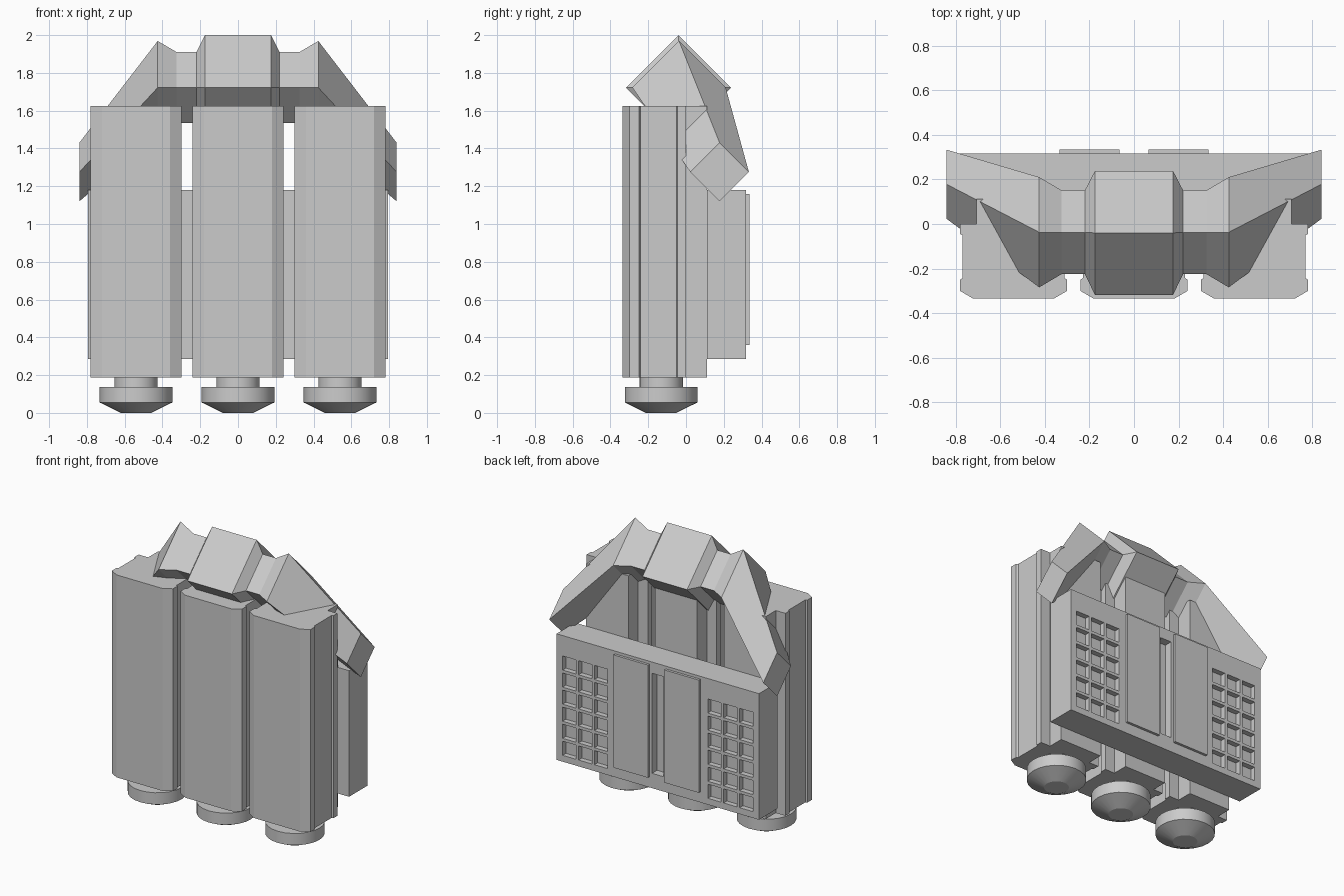
import bpy, bmesh, math

if "Cube" in bpy.data.objects:
    bpy.data.objects.remove(bpy.data.objects["Cube"])


def finish(name, bm):
    bmesh.ops.recalc_face_normals(bm, faces=bm.faces)
    mesh = bpy.data.meshes.new(name)
    bm.to_mesh(mesh)
    bm.free()
    obj = bpy.data.objects.new(name, mesh)
    bpy.context.collection.objects.link(obj)
    return obj


def loft(name, rings):
    """Skin a list of equal-length rings and cap both ends."""
    bm = bmesh.new()
    loops = [[bm.verts.new(p) for p in ring] for ring in rings]
    n = len(loops[0])
    for a, b in zip(loops, loops[1:]):
        for i in range(n):
            j = (i + 1) % n
            bm.faces.new((a[i], a[j], b[j], b[i]))
    bm.faces.new(loops[0])
    bm.faces.new(loops[-1])
    return finish(name, bm)


def add_box(bm, x0, x1, y0, y1, z0, z1):
    verts = bmesh.ops.create_cube(bm, size=1)["verts"]
    bmesh.ops.scale(bm, vec=(x1 - x0, y1 - y0, z1 - z0), verts=verts)
    bmesh.ops.translate(bm, vec=((x0 + x1) / 2, (y0 + y1) / 2, (z0 + z1) / 2), verts=verts)


def boxes(name, items):
    bm = bmesh.new()
    for item in items:
        add_box(bm, *item)
    return finish(name, bm)


# Three columns: chamfered front, shallow side groove, narrower back
half = [(0.18, -0.335), (0.24, -0.30), (0.24, -0.25), (0.228, -0.242),
        (0.228, -0.05), (0.24, -0.045), (0.24, 0.0), (0.165, 0.0), (0.165, 0.112)]
profile = half + [(-x, y) for x, y in reversed(half)]

# Foot rings as (radius, height)
foot_rings = [(0.08, 0.0), (0.192, 0.055), (0.192, 0.138), (0.115, 0.138), (0.115, 0.2)]
SIDES = 24

for side, cx in (("left", -0.54), ("center", 0.0), ("right", 0.54)):
    loft(side + "_column", [[(cx + x, y, z) for x, y in profile] for z in (0.188, 1.625)])
    foot = loft(side + "_foot", [
        [(cx + r * math.cos(math.tau * i / SIDES), -0.132 + r * math.sin(math.tau * i / SIDES), z)
         for i in range(SIDES)] for r, z in foot_rings])
    bpy.ops.object.select_all(action="DESELECT")
    foot.select_set(True)
    bpy.context.view_layer.objects.active = foot
    bpy.ops.object.shade_smooth_by_angle(angle=math.radians(25))

# Carrying bar: diamond section swept across, as (x, centre y, centre z, radius)
stations = [(0.175, -0.04, 1.722, 0.278), (0.22, -0.037, 1.722, 0.188),
            (0.325, -0.037, 1.722, 0.188), (0.425, -0.037, 1.722, 0.247),
            (0.84, 0.178, 1.275, 0.155)]
stations = [(-x, y, z, r) for x, y, z, r in reversed(stations)] + stations
loft("carrying_bar", [[(x, y, z + r), (x, y + r, z), (x, y, z - r), (x, y - r, z)]
                      for x, y, z, r in stations])

# Back panel with grille pockets and a centre slot cut in
panel = boxes("back_panel", [(-0.795, 0.795, 0.11, 0.317, 0.285, 1.18)])
pockets = [(-0.045, 0.045, 0.26, 0.4, 0.39, 1.10)]
for s in (-1, 1):
    for col in range(3):
        for row in range(6):
            x, z = s * (0.445 + 0.125 * col), 0.38 + 0.121 * row
            pockets.append((x - 0.052, x + 0.052, 0.28, 0.4, z - 0.05, z + 0.05))
cutter = boxes("pocket_cutter", pockets)
cutter.hide_render = True
cutter.hide_viewport = True
cut = panel.modifiers.new("pockets", "BOOLEAN")
cut.operation = "DIFFERENCE"
cut.solver = "EXACT"
cut.object = cutter

# Raised plates beside the slot
for side, s in (("left", -1), ("right", 1)):
    x0, x1 = sorted((s * 0.065, s * 0.335))
    boxes(side + "_cover_plate", [(x0, x1, 0.30, 0.335, 0.36, 1.16)])
